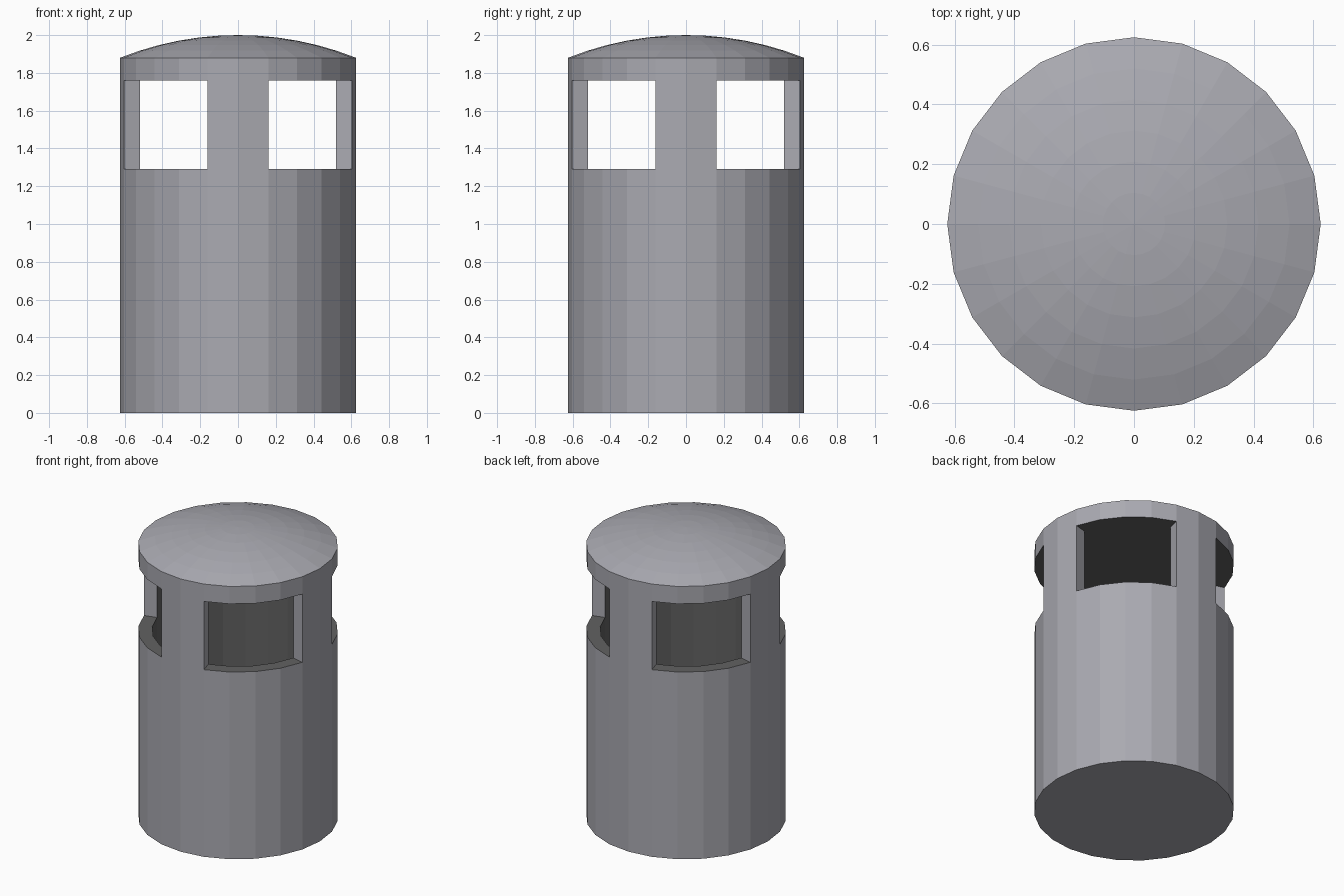
import bpy, bmesh, math

if "Cube" in bpy.data.objects:
    bpy.data.objects.remove(bpy.data.objects["Cube"])

N = 24                      # sides
R, R_IN = 0.625, 0.538      # outer / inner wall radius
FLOOR, SILL, LINTEL, EAVE, TOP = 0.09, 1.29, 1.76, 1.88, 2.0
RINGS = 6
CAP_R = (R**2 + (TOP - EAVE)**2) / (2 * (TOP - EAVE))
BODY, DARK = 0, 1           # material slots


def dome_z(r):
    return TOP - CAP_R + math.sqrt(CAP_R**2 - r * r)


bm = bmesh.new()


def ring(r, z):
    return [bm.verts.new((r * math.cos(2 * math.pi * i / N),
                          r * math.sin(2 * math.pi * i / N), z)) for i in range(N)]


def is_open(i):
    # four 60 degree openings centred on the diagonals
    return i % 6 in (1, 2, 3, 4)


def is_pillar(i):
    return not is_open(i)


def face(verts, slot):
    bm.faces.new(verts).material_index = slot


def band(a, b, slot, keep=lambda i: True):
    for i in range(N):
        if keep(i):
            j = (i + 1) % N
            face((a[i], a[j], b[j], b[i]), slot)


# outer shell: base, wall, pillars and domed cap
base, sill_o, lintel_o = (ring(R, z) for z in (0, SILL, LINTEL))
face(base, BODY)
band(base, sill_o, BODY)
band(sill_o, lintel_o, BODY, is_pillar)
prev = lintel_o
for k in range(RINGS, 0, -1):
    r = R * k / RINGS
    cur = ring(r, dome_z(r))
    band(prev, cur, BODY)
    prev = cur
tip = bm.verts.new((0, 0, TOP))
for i in range(N):
    face((prev[i], prev[(i + 1) % N], tip), BODY)

# dark inside: floor, wall, pillar backs and flat ceiling level with the lintel
floor, sill_i, lintel_i = (ring(R_IN, z) for z in (FLOOR, SILL, LINTEL))
face(floor, DARK)
band(floor, sill_i, DARK)
band(sill_i, lintel_i, DARK, is_pillar)
face(lintel_i, DARK)

# sills, lintels and jambs joining the outer and inner shells
band(sill_o, sill_i, DARK, is_open)
band(lintel_o, lintel_i, DARK, is_open)
for i in range(N):
    if is_open(i) != is_open(i - 1):
        face((sill_o[i], sill_i[i], lintel_i[i], lintel_o[i]), BODY)

bmesh.ops.recalc_face_normals(bm, faces=bm.faces)
mesh = bpy.data.meshes.new("bin_body")
bm.to_mesh(mesh)
bm.free()
for name, color in (("painted_metal", (0.40, 0.40, 0.44, 1)),
                    ("dark_inside", (0.12, 0.12, 0.12, 1))):
    mat = bpy.data.materials.new(name)
    mat.diffuse_color = color
    mat.use_nodes = True
    mat.node_tree.nodes["Principled BSDF"].inputs["Base Color"].default_value = mat.diffuse_color
    mesh.materials.append(mat)
bpy.context.collection.objects.link(bpy.data.objects.new("bin_body", mesh))
